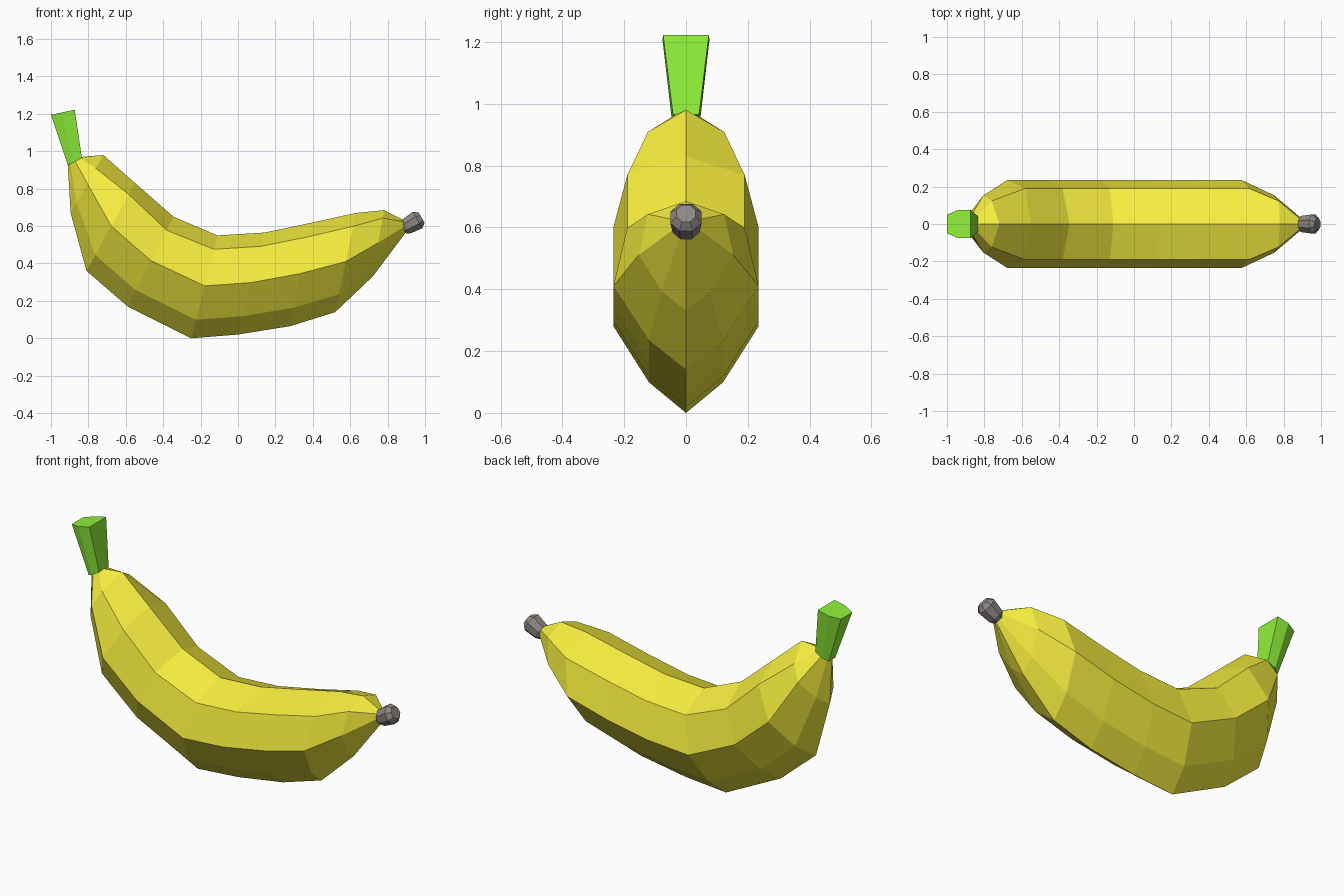
import bpy, bmesh
from mathutils import Vector, Matrix

if "Cube" in bpy.data.objects:
    bpy.data.objects.remove(bpy.data.objects["Cube"])


def material(name, rgb):
    m = bpy.data.materials.new(name)
    m.diffuse_color = (*rgb, 1)
    m.use_nodes = True
    m.node_tree.nodes["Principled BSDF"].inputs["Base Color"].default_value = m.diffuse_color
    return m


def loft(name, rings, mat):
    """Skin a list of equal-length vertex rings and cap both ends."""
    bm = bmesh.new()
    vs = [[bm.verts.new(p) for p in r] for r in rings]
    n = len(vs[0])
    for a, b in zip(vs, vs[1:]):
        for i in range(n):
            j = (i + 1) % n
            bm.faces.new((a[i], a[j], b[j], b[i]))
    bm.faces.new(vs[0])
    bm.faces.new(vs[-1])
    bmesh.ops.recalc_face_normals(bm, faces=bm.faces)
    me = bpy.data.meshes.new(name)
    bm.to_mesh(me)
    bm.free()
    me.materials.append(mat)
    ob = bpy.data.objects.new(name, me)
    bpy.context.collection.objects.link(ob)
    return ob


yellow = material("yellow_peel", (0.93, 0.86, 0.05))
green = material("green_stem", (0.28, 0.88, 0.04))
brown = material("dark_tip", (0.27, 0.24, 0.23))

# Peel: each section runs from the inner ridge to the outer ridge of the bend
# (top x, top z, bottom x, bottom z, width scale, shoulder drop)
sections = [
    (-0.835, 0.97, -0.91, 0.925, 0.18, 0.13),
    (-0.72, 0.98, -0.895, 0.67, 0.65, 0.23),
    (-0.55, 0.83, -0.81, 0.36, 1, 0.13),
    (-0.345, 0.65, -0.59, 0.17, 1, 0.15),
    (-0.11, 0.55, -0.25, 0.0, 1, 0.135),
    (0.14, 0.565, 0.0, 0.02, 1, 0.135),
    (0.38, 0.615, 0.28, 0.065, 1, 0.135),
    (0.63, 0.67, 0.52, 0.14, 1, 0.135),
    (0.78, 0.685, 0.72, 0.33, 0.65, 0.12),
    (0.89, 0.63, 0.90, 0.57, 0.13, 0.13),
]
rings = []
for tx, tz, bx, bz, w, drop in sections:
    top, bot = Vector((tx, 0, tz)), Vector((bx, 0, bz))
    half = [(drop, 0.19), (0.49, 0.235), (0.82, 0.12)]
    prof = [(0, 0)] + half + [(1, 0)] + [(t, -y) for t, y in reversed(half)]
    rings.append([top.lerp(bot, t) + Vector((0, y * w, 0)) for t, y in prof])
loft("banana_peel", rings, yellow)

# Stem: six-sided, flaring towards the cut end
base_side = [(-0.91, 0.028, 0.925), (-0.88, 0.045, 0.94), (-0.835, 0.042, 0.965)]
end_side = [(-1.0, 0.05, 1.195), (-0.94, 0.076, 1.207), (-0.873, 0.074, 1.222)]
loft("stem", [s + [(x, -y, z) for x, y, z in reversed(s)]
              for s in (base_side, end_side)], green)

# Blossom tip: small faceted nub along a tilted axis
start, end = Vector((0.883, 0, 0.588)), Vector((0.982, 0, 0.645))
turn = (end - start).to_track_quat('Z', 'Y').to_matrix()
nub = []
for t, r in ((0, 0.034), (0.2, 0.047), (0.78, 0.055), (1, 0.034)):
    c = start.lerp(end, t)
    nub.append([c + turn @ (Matrix.Rotation(k * 0.785398 + 0.3927, 3, 'Z') @ Vector((r, 0, 0)))
                for k in range(8)])
loft("blossom_tip", nub, brown)
